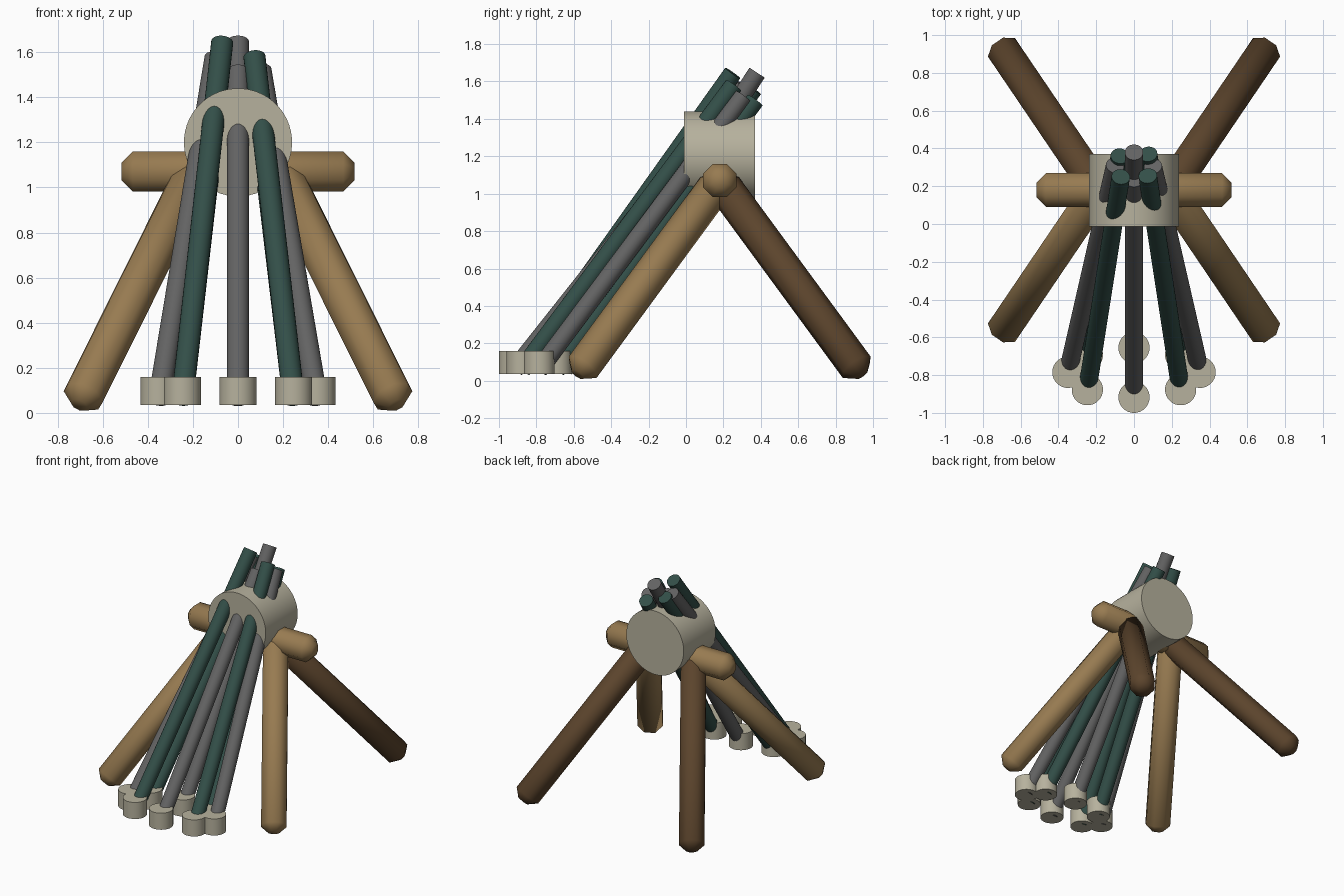
import bpy
import bmesh
from math import radians, pi
from mathutils import Vector, Matrix

cube = bpy.data.objects.get("Cube")
if cube:
    bpy.data.objects.remove(cube, do_unlink=True)


def material(name, hex_rgb):
    linear = [(int(hex_rgb[i:i + 2], 16) / 255) ** 2.2 for i in (0, 2, 4)] + [1]
    mat = bpy.data.materials.new(name)
    mat.use_nodes = True
    mat.diffuse_color = linear
    mat.node_tree.nodes["Principled BSDF"].inputs["Base Color"].default_value = linear
    return mat


STONE = material("pale stone", "B5B09C")
TAN = material("tan wood", "967A52")
BROWN = material("dark brown wood", "5C4630")
GREEN = material("dark green", "36504A")
GRAY = material("mid gray", "636363")


def rod(name, start, end, radius, mat, sides=24, chamfer=0, angle=40):
    """Cylinder between two points, with optional chamfered ends."""
    start, end = Vector(start), Vector(end)
    axis = end - start
    bm = bmesh.new()
    turn = Matrix.Rotation(pi / sides, 4, "Z")
    bmesh.ops.create_cone(bm, cap_ends=True, segments=sides, radius1=radius,
                          radius2=radius, depth=axis.length, matrix=turn)
    if chamfer:
        rims = [e for e in bm.edges if abs(e.verts[0].co.z - e.verts[1].co.z) < 1e-4]
        bmesh.ops.bevel(bm, geom=rims, offset=chamfer, segments=1, affect="EDGES")
    rotation = axis.to_track_quat("Z", "Y").to_matrix().to_4x4()
    bm.transform(Matrix.Translation((start + end) / 2) @ rotation)
    mesh = bpy.data.meshes.new(name)
    bm.to_mesh(mesh)
    bm.free()
    mesh.materials.append(mat)
    obj = bpy.data.objects.new(name, mesh)
    bpy.context.collection.objects.link(obj)
    bpy.ops.object.select_all(action="DESELECT")
    obj.select_set(True)
    bpy.context.view_layer.objects.active = obj
    bpy.ops.object.shade_smooth_by_angle(angle=radians(angle))
    return obj


# Central drum and the cross bar through it
rod("drum", (0, -0.012, 1.2), (0, 0.37, 1.2), 0.24, STONE, sides=48)
BAR_Y, BAR_Z = 0.18, 1.07
rod("cross_bar", (-0.517, BAR_Y, BAR_Z), (0.517, BAR_Y, BAR_Z), 0.096, TAN,
    sides=8, chamfer=0.05, angle=50)

# Four splayed legs, lighter at the front
for x_name, sx in (("left", 1), ("right", -1)):
    for y_name, sy, mat in (("front", -1, TAN), ("back", 1, BROWN)):
        rod(f"{y_name}_{x_name}_leg", (sx * 0.19, BAR_Y, BAR_Z),
            (sx * 0.705, BAR_Y + sy * 0.76, 0.035), 0.094, mat,
            sides=8, chamfer=0.05, angle=50)

# Eight converging tubes: foot position on the ground, then upper tip
tubes = (
    ("front_middle", GRAY, (0, -0.917), (0, 0.235, 1.515)),
    ("front_left", GREEN, (0.247, -0.877), (0.073, 0.255, 1.58)),
    ("front_right", GREEN, (-0.247, -0.877), (-0.07, 0.25, 1.645)),
    ("outer_left", GRAY, (0.35, -0.785), (0.1, 0.305, 1.52)),
    ("outer_right", GRAY, (-0.35, -0.785), (-0.1, 0.31, 1.575)),
    ("back_left", GREEN, (0.247, -0.693), (0.075, 0.37, 1.5)),
    ("back_right", GREEN, (-0.247, -0.693), (-0.075, 0.36, 1.56)),
    ("back_middle", GRAY, (0, -0.655), (0, 0.38, 1.647)),
)
for name, mat, (x, y), tip in tubes:
    rod(name + "_tube", (x, y, 0.06), tip, 0.049, mat)
    rod(name + "_foot", (x, y, 0.035), (x, y, 0.16), 0.083, STONE)
